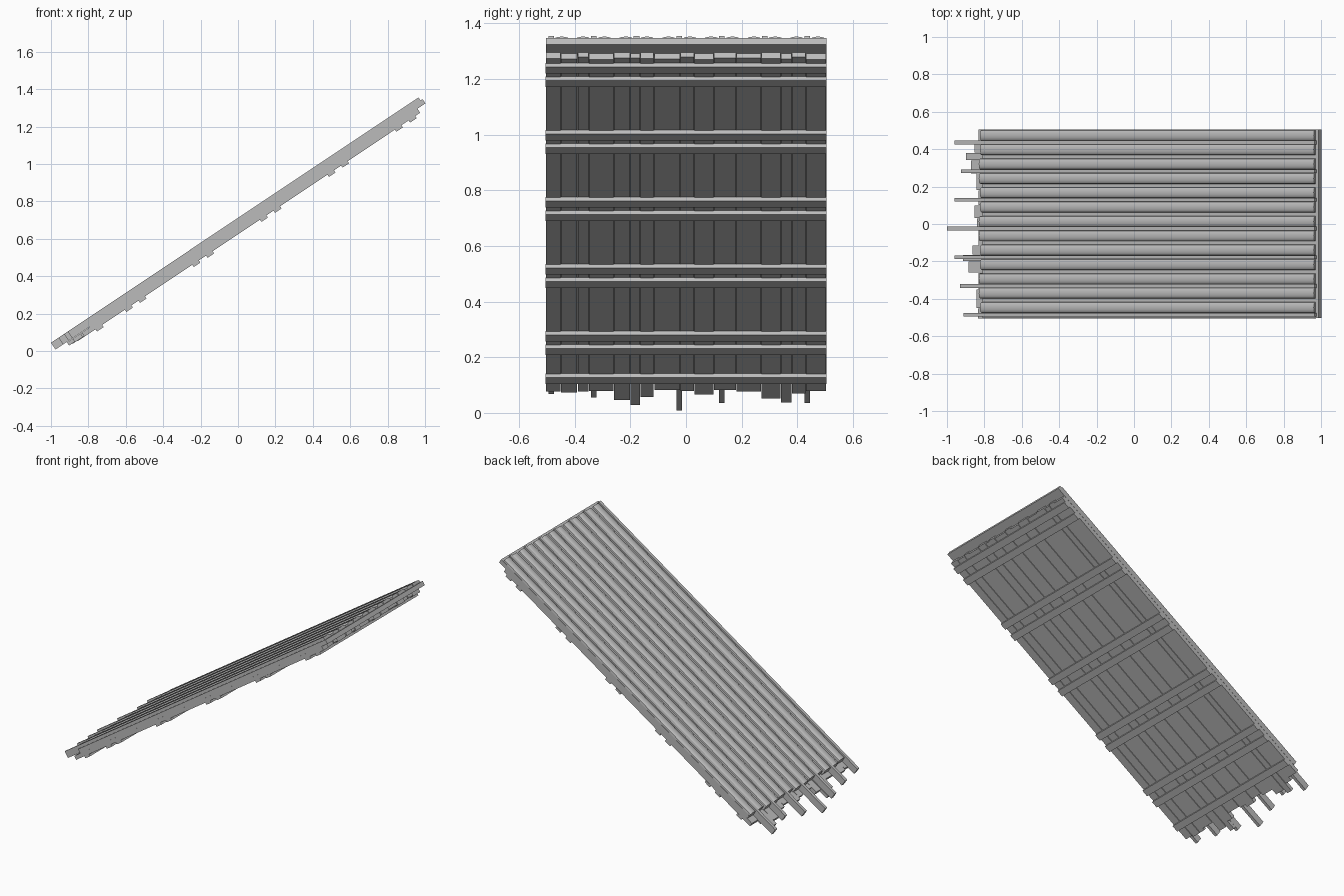
import bpy, bmesh, math
from mathutils import Matrix

cube = bpy.data.objects.get("Cube")
if cube:
    bpy.data.objects.remove(cube, do_unlink=True)

wood = bpy.data.materials.new("weathered grey")
wood.use_nodes = True
GREY = (0.5, 0.5, 0.5, 1)
wood.diffuse_color = GREY
wood.node_tree.nodes["Principled BSDF"].inputs["Base Color"].default_value = GREY

# Local axes: x runs up the slope, y across, z out of the panel
TILT = Matrix.Rotation(-math.atan2(0.555, 0.832), 4, 'Y')


def extrude(name, profile, start, end, smooth=False):
    """Extrude a closed (y, z) profile up the slope."""
    bm = bmesh.new()
    rings = [[bm.verts.new((x, y, z)) for y, z in profile] for x in (start, end)]
    n = len(profile)
    for i in range(n):
        j = (i + 1) % n
        bm.faces.new((rings[0][i], rings[0][j], rings[1][j], rings[1][i]))
    bm.faces.new(rings[0])
    bm.faces.new(rings[1])
    bmesh.ops.recalc_face_normals(bm, faces=bm.faces)
    bm.transform(TILT)
    mesh = bpy.data.meshes.new(name)
    bm.to_mesh(mesh)
    bm.free()
    mesh.materials.append(wood)
    obj = bpy.data.objects.new(name, mesh)
    bpy.context.collection.objects.link(obj)
    if smooth:
        bpy.ops.object.select_all(action='DESELECT')
        obj.select_set(True)
        bpy.context.view_layer.objects.active = obj
        bpy.ops.object.shade_smooth_by_angle(angle=math.radians(35))


def box(name, y0, y1, z0, z1, start, end):
    extrude(name, [(y0, z0), (y1, z0), (y1, z1), (y0, z1)], start, end)


def ridge(name, y, half, start, end):
    """Board with a softly rounded top."""
    arc = []
    for k in range(9):
        a = math.pi * k / 8
        arc.append((y + half * math.cos(a), 0.574 + 0.018 * math.sin(a) ** 0.7))
    extrude(name, [(y - half, 0.55), (y + half, 0.55)] + arc, start, end, True)


# Valley boards under the ridges
box("valley_board", -0.503, 0.505, 0.545, 0.573, -0.59, 1.568)

# Narrow strips with a rounded ridge board on either side
strip_starts = [-0.70, -0.723, -0.759, -0.807, -0.759, -0.717, -0.759]
for i, start in enumerate(strip_starts):
    y = -0.485 + i * 0.1535
    box("narrow_strip", y - 0.01, y + 0.01, 0.548, 0.592, start, 1.555)
    for side in (-1, 1):
        centre = y + side * 0.0384
        if centre > -0.5:
            ridge("ridge_board", centre, 0.029, -0.595 - 0.008 * (i % 2), 1.55)

# Lower planks with uneven ends: (left edge, right edge, lower end)
planks = [(-0.505, -0.45, -0.64), (-0.45, -0.39, -0.65), (-0.39, -0.35, -0.65),
          (-0.35, -0.26, -0.635), (-0.26, -0.20, -0.70), (-0.20, -0.165, -0.735),
          (-0.165, -0.115, -0.675), (-0.115, -0.02, -0.635), (-0.02, 0.03, -0.645),
          (0.03, 0.10, -0.66), (0.10, 0.18, -0.635), (0.18, 0.27, -0.65),
          (0.27, 0.34, -0.685), (0.34, 0.38, -0.715), (0.38, 0.43, -0.66),
          (0.43, 0.505, -0.635)]
for i, (y0, y1, start) in enumerate(planks):
    drop = 0.003 * (i % 3)
    box("lower_plank", y0 + 0.001, y1 - 0.001, 0.519 + drop, 0.545,
        start, 1.517 - 0.006 * (i % 2))

# Cross battens underneath, mostly in pairs
centres = [-0.548]
for pair in range(5):
    low = -0.36 + pair * 0.434
    centres += [low, low + 0.088]
for x in centres:
    box("cross_batten", -0.505, 0.505, 0.505, 0.521, x - 0.021, x + 0.021)
